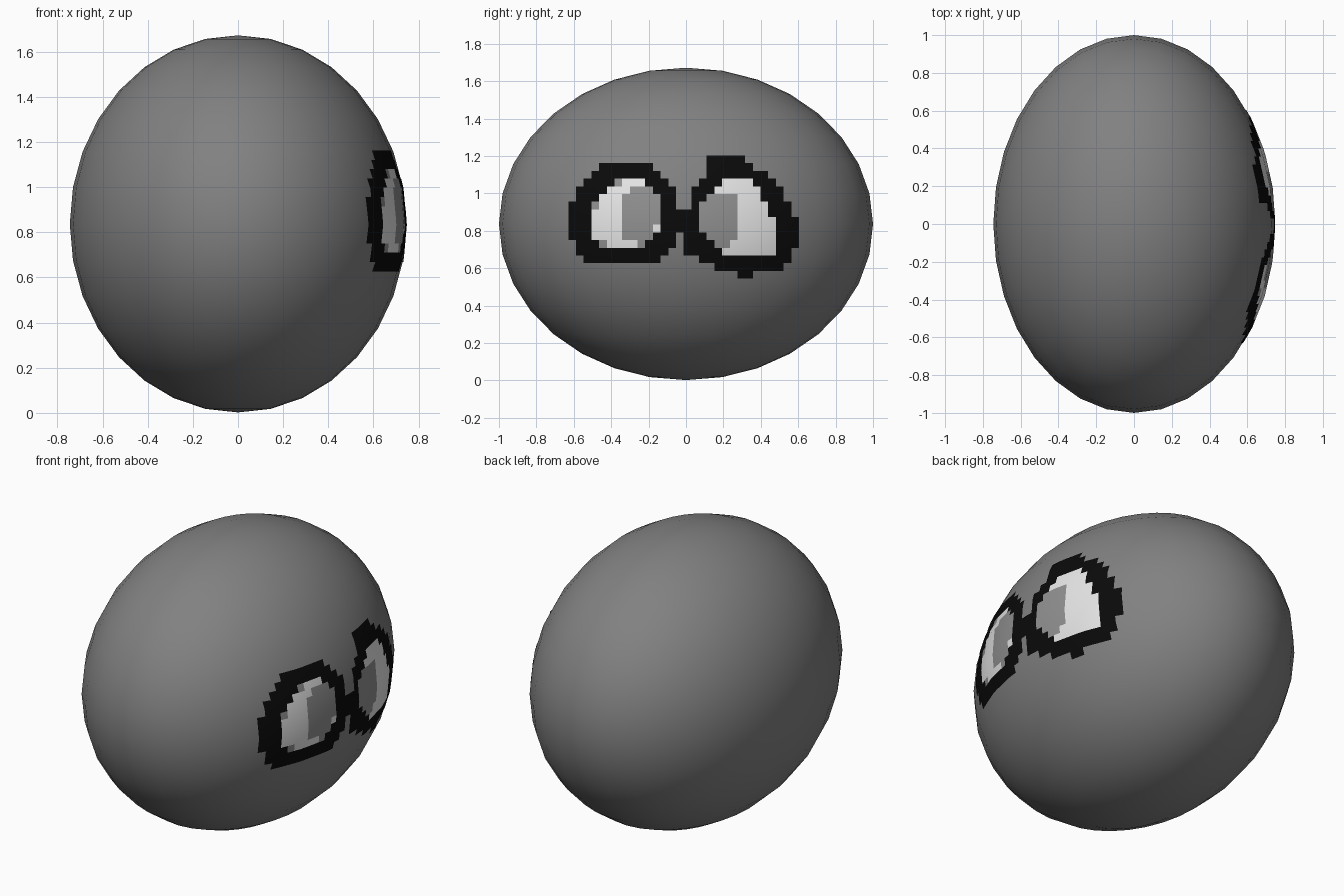
import bpy, bmesh
from mathutils import Vector, Matrix
from mathutils.bvhtree import BVHTree

if "Cube" in bpy.data.objects:
    bpy.data.objects.remove(bpy.data.objects["Cube"])

RADII = Vector((0.745, 1.0, 0.835))
CENTRE = Vector((0, 0, 0.837))
TEXEL = 0.0411                 # size of one painted square
ORIGIN = (-0.629, 0.545)       # y, z of the lower left painted square
LIFT = 0.004                   # plates sit just above the shell


def material(name, value):
    mat = bpy.data.materials.new(name)
    mat.diffuse_color = (value, value, value, 1)
    mat.use_nodes = True
    mat.node_tree.nodes["Principled BSDF"].inputs["Base Color"].default_value = mat.diffuse_color
    return mat


def finish(bm, name, mat):
    mesh = bpy.data.meshes.new(name)
    for f in bm.faces:
        f.smooth = True
    bm.to_mesh(mesh)
    bm.free()
    mesh.materials.append(mat)
    obj = bpy.data.objects.new(name, mesh)
    bpy.context.collection.objects.link(obj)
    return obj


# Egg-shaped body
bm = bmesh.new()
bmesh.ops.create_uvsphere(
    bm, u_segments=32, v_segments=16, radius=1,
    matrix=Matrix.Translation(CENTRE) @ Matrix.Diagonal((*RADII, 1)))
shell = BVHTree.FromBMesh(bm)
finish(bm, "body", material("mid grey", 0.22))


def columns(start, spans):
    """Set of squares from a (bottom, top) profile, one pair per column."""
    return {(start + i, r) for i, (lo, hi) in enumerate(spans)
            for r in range(lo, hi)}


# Stepped outlines of the goggle frame, the eye whites and the pupils
frame = columns(0, [(5, 10), (3, 12), (2, 13), (2, 14)] + [(2, 15)] * 7
                + [(2, 14), (3, 13), (4, 12), (6, 9), (3, 9), (3, 12),
                   (2, 13), (2, 16)] + [(1, 16)] * 3
                + [(0, 16), (0, 15), (1, 14), (1, 14), (1, 13), (1, 12),
                   (2, 10), (4, 8)])
whites = columns(3, [(5, 10), (4, 11), (4, 12)] + [(4, 13)] * 4
                 + [(5, 12), (6, 11)])
whites |= columns(17, [(6, 10), (5, 11), (4, 12)] + [(3, 13)] * 4
                  + [(3, 12), (3, 10), (3, 8)])
pupils = columns(7, [(5, 11), (5, 12), (4, 12), (5, 12), (7, 11)])
pupils |= columns(17, [(6, 10), (5, 11), (4, 11), (4, 11), (5, 11)])
pupils |= {(3, 9), (6, 12), (4, 4)}      # small flecks in the white


def plate(name, cells, mat):
    """Thin sheet of squares wrapped on the +x side of the body."""
    bm = bmesh.new()
    verts = {}

    def corner(c, r):
        if (c, r) not in verts:
            y, z = ORIGIN[0] + c * TEXEL, ORIGIN[1] + r * TEXEL
            hit = shell.ray_cast(Vector((2, y, z)), Vector((-1, 0, 0)))[0]
            verts[c, r] = bm.verts.new(hit + Vector((LIFT, 0, 0)))
        return verts[c, r]

    for c, r in sorted(cells):
        bm.faces.new([corner(c, r), corner(c + 1, r),
                      corner(c + 1, r + 1), corner(c, r + 1)])
    mesh = finish(bm, name, mat).data
    # shade the plate like the rounded body beneath it
    normals = []
    for v in mesh.vertices:
        d = v.co - CENTRE
        normals.append(Vector([d[i] / RADII[i] ** 2 for i in range(3)]).normalized())
    mesh.normals_split_custom_set_from_vertices(normals)


plate("goggle_frame", frame - whites, material("black", 0.003))
plate("eye_whites", whites - pupils, material("off white", 0.85))
plate("pupils", pupils, material("light grey", 0.28))
